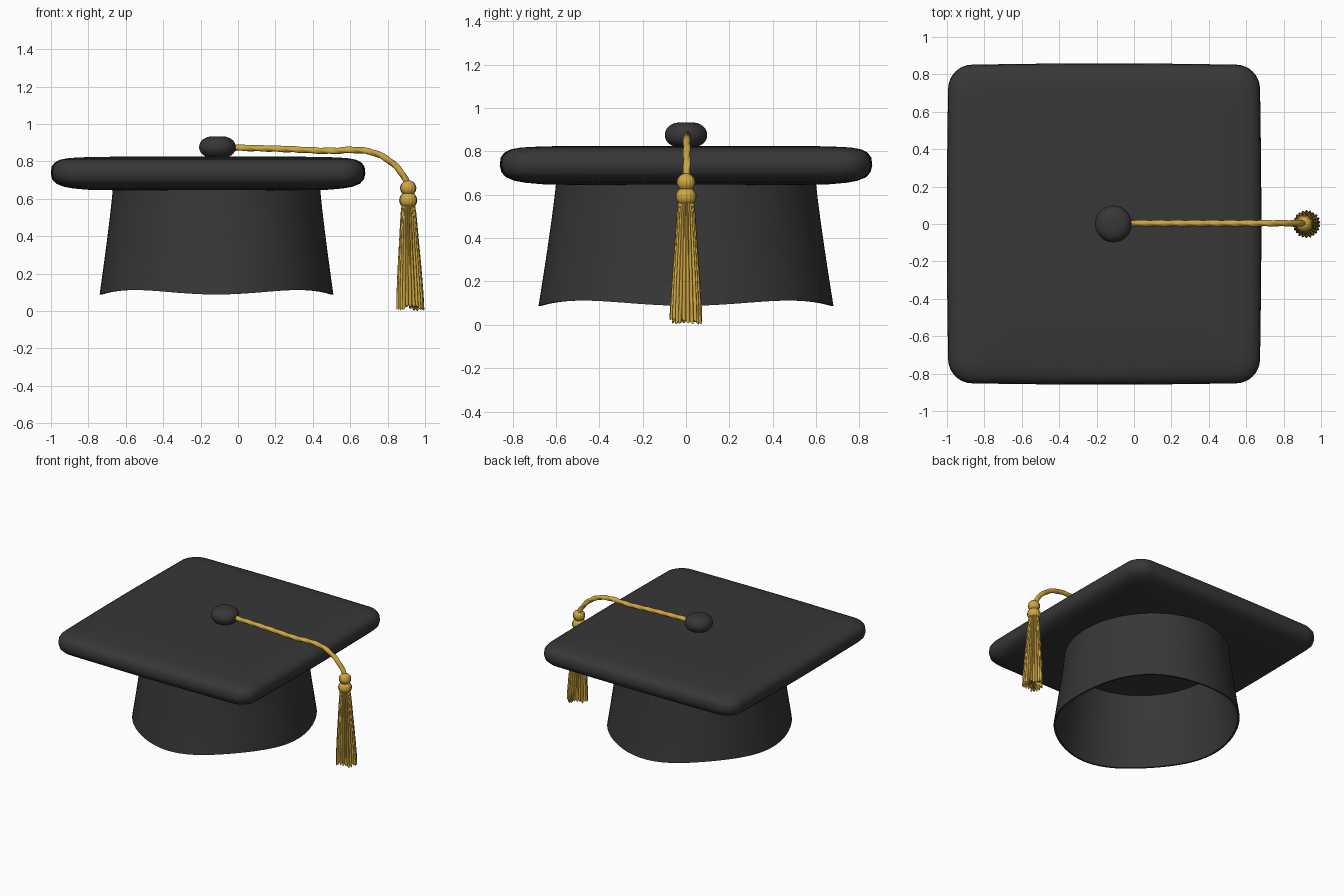
import bpy, bmesh, random
from math import sin, cos, pi, tau
from mathutils import Vector

random.seed(4)
cube = bpy.data.objects.get("Cube")
if cube:
    bpy.data.objects.remove(cube, do_unlink=True)


def material(name, colour):
    m = bpy.data.materials.new(name)
    m.use_nodes = True
    m.diffuse_color = colour
    bsdf = next(n for n in m.node_tree.nodes if n.type == 'BSDF_PRINCIPLED')
    bsdf.inputs["Base Color"].default_value = colour
    return m


CLOTH = material("charcoal cloth", (0.038, 0.038, 0.038, 1))
GOLD = material("gold thread", (0.63, 0.39, 0.055, 1))


def loft(name, rings, mat, caps=True, angle=40):
    """Skin a list of equal-length closed rings."""
    bm = bmesh.new()
    loops = [[bm.verts.new(p) for p in ring] for ring in rings]
    n = len(loops[0])
    for a, b in zip(loops, loops[1:]):
        for i in range(n):
            j = (i + 1) % n
            bm.faces.new((a[i], a[j], b[j], b[i]))
    if caps:
        bm.faces.new(loops[0])
        bm.faces.new(loops[-1])
    bmesh.ops.recalc_face_normals(bm, faces=bm.faces)
    mesh = bpy.data.meshes.new(name)
    bm.to_mesh(mesh)
    bm.free()
    mesh.materials.append(mat)
    ob = bpy.data.objects.new(name, mesh)
    bpy.context.collection.objects.link(ob)
    bpy.ops.object.select_all(action='DESELECT')
    ob.select_set(True)
    bpy.context.view_layer.objects.active = ob
    bpy.ops.object.shade_smooth_by_angle(angle=angle * pi / 180)
    return ob


def lathe_ring(cx, r, z, n, lobes=0, depth=0.0, squash=1.0):
    """Circle about a vertical axis, optionally ribbed."""
    ring = []
    for i in range(n):
        a = tau * i / n
        rr = r * (1 + depth * cos(lobes * a))
        ring.append(Vector((cx + rr * cos(a), rr * squash * sin(a), z)))
    return ring


# Square board with pillowed edges
def board_ring(inset, z):
    hx, hy = 0.834 - inset, 0.852 - inset
    rad = max(0.13 - inset * 0.5, 0.03)
    ring = []
    for k, (sx, sy) in enumerate(((1, 1), (-1, 1), (-1, -1), (1, -1))):
        for i in range(9):
            a = (k + i / 8) * pi / 2
            ring.append(Vector((sx * (hx - rad) + rad * cos(a),
                                sy * (hy - rad) + rad * sin(a), z)))
        # points along the straight side, bowed slightly outward
        start = ring[-1]
        nx, ny = ((0, 1), (-1, 0), (0, -1), (1, 0))[k]
        length = 2 * ((hx if k % 2 == 0 else hy) - rad)
        for i in range(1, 8):
            t = i / 8
            bow = 0.007 * sin(pi * t)
            ring.append(Vector((start.x - ny * length * t + nx * bow,
                                start.y + nx * length * t + ny * bow, z)))
    return ring


edge = [(0.35, 0.645), (0.2, 0.648), (0.12, 0.655), (0.07, 0.664), (0.03, 0.68),
        (0.008, 0.703), (0, 0.735), (0.004, 0.77), (0.02, 0.793), (0.05, 0.809),
        (0.1, 0.818), (0.2, 0.823), (0.35, 0.825)]
board = loft("mortar_board", [board_ring(*e) for e in edge], CLOTH)
board.location.x = -0.16

# Open skull cap: outer wall down, round the wavy hem, inner wall up
def cap_ring(t, thick):
    ring = []
    s = t ** 1.15
    for i in range(96):
        a = tau * i / 96
        hem = 0.1 - 0.012 * cos(4 * a)
        rx, ry = 0.553 + 0.072 * s - thick, 0.598 + 0.082 * s - thick
        ring.append(Vector((-0.115 + rx * cos(a), ry * sin(a), 0.67 + (hem - 0.67) * t)))
    return ring


steps = [i / 10 for i in range(11)]
loft("skull_cap", [cap_ring(t, 0) for t in steps]
     + [cap_ring(t, 0.014) for t in reversed(steps)], CLOTH, caps=False)

# Button on top
button = []
for i in range(1, 16):
    a = pi * i / 16
    button.append(lathe_ring(-0.11, 0.098 * sin(a) ** 0.7, 0.876 - 0.059 * cos(a), 40))
loft("button", button, CLOTH, angle=60)

# Twisted cord draped over the edge
path = [Vector((x, 0.004, z)) for x, z in
        ((-0.06, 0.876), (0.0, 0.873), (0.25, 0.866), (0.48, 0.856), (0.62, 0.861),
         (0.73, 0.845), (0.82, 0.795), (0.88, 0.73), (0.907, 0.67), (0.91, 0.62))]


def spline(points, per):
    out = []
    for i in range(len(points) - 1):
        p0, p1 = points[max(i - 1, 0)], points[i]
        p2, p3 = points[i + 1], points[min(i + 2, len(points) - 1)]
        for k in range(per):
            t = k / per
            out.append(0.5 * (2 * p1 + (p2 - p0) * t + (2 * p0 - 5 * p1 + 4 * p2 - p3) * t * t
                              + (3 * p1 - p0 - 3 * p2 + p3) * t ** 3))
    return out + [points[-1]]


line = spline(path, 14)
cord, run = [], 0.0
side = Vector((0, 1, 0))
for i, p in enumerate(line):
    before, after = line[max(i - 1, 0)], line[min(i + 1, len(line) - 1)]
    run += (p - before).length
    up = (after - before).normalized().cross(side)
    ring = []
    for k in range(18):
        a = tau * k / 18
        r = 0.0165 * (1 + 0.1 * cos(3 * (a - run * 22)))
        ring.append(p + side * (r * cos(a)) + up * (r * sin(a)))
    cord.append(ring)
loft("cord", cord, GOLD, angle=70)

# Two ribbed knots above the tassel
for name, z, r, h in (("upper_knot", 0.657, 0.042, 0.042), ("lower_knot", 0.592, 0.047, 0.045)):
    rings = [lathe_ring(0.91, r * sin(pi * i / 14), z - h * cos(pi * i / 14), 80, 16, 0.035)
             for i in range(1, 14)]
    loft(name, rings, GOLD, angle=60)

# Tassel skirt of bundled threads with uneven ends
LOBES, PER = 22, 6
drop = [random.uniform(0, 0.028) for _ in range(LOBES)]
drop[3] = 0
spread = [random.uniform(-0.04, 0.04) for _ in range(LOBES)]
profile = [(0.6, 0.03), (0.56, 0.036), (0.52, 0.041), (0.45, 0.046), (0.36, 0.052),
           (0.26, 0.059), (0.16, 0.065), (0.08, 0.069), (0.0, 0.071)]


def skirt_ring(z, r, inner=1.0, lift=0.0):
    ring = []
    low = 1 - z / 0.6
    for i in range(LOBES * PER):
        a = tau * i / (LOBES * PER)
        lobe = (i // PER) % LOBES
        rib = abs(sin(LOBES * a / 2))
        rr = r * inner * (0.9 + 0.14 * rib + spread[lobe] * low * rib)
        zz = z + lift + drop[lobe] * low ** 4 + 0.012 * (1 - rib) * low ** 4
        ring.append(Vector((0.91 + 0.012 * low + rr * cos(a), rr * sin(a), zz)))
    return ring


rings = [skirt_ring(z, r) for z, r in profile]
rings += [skirt_ring(0, 0.071, 0.75, 0.012), skirt_ring(0, 0.071, 0.3, 0.02)]
loft("tassel_skirt", rings, GOLD, angle=50)
